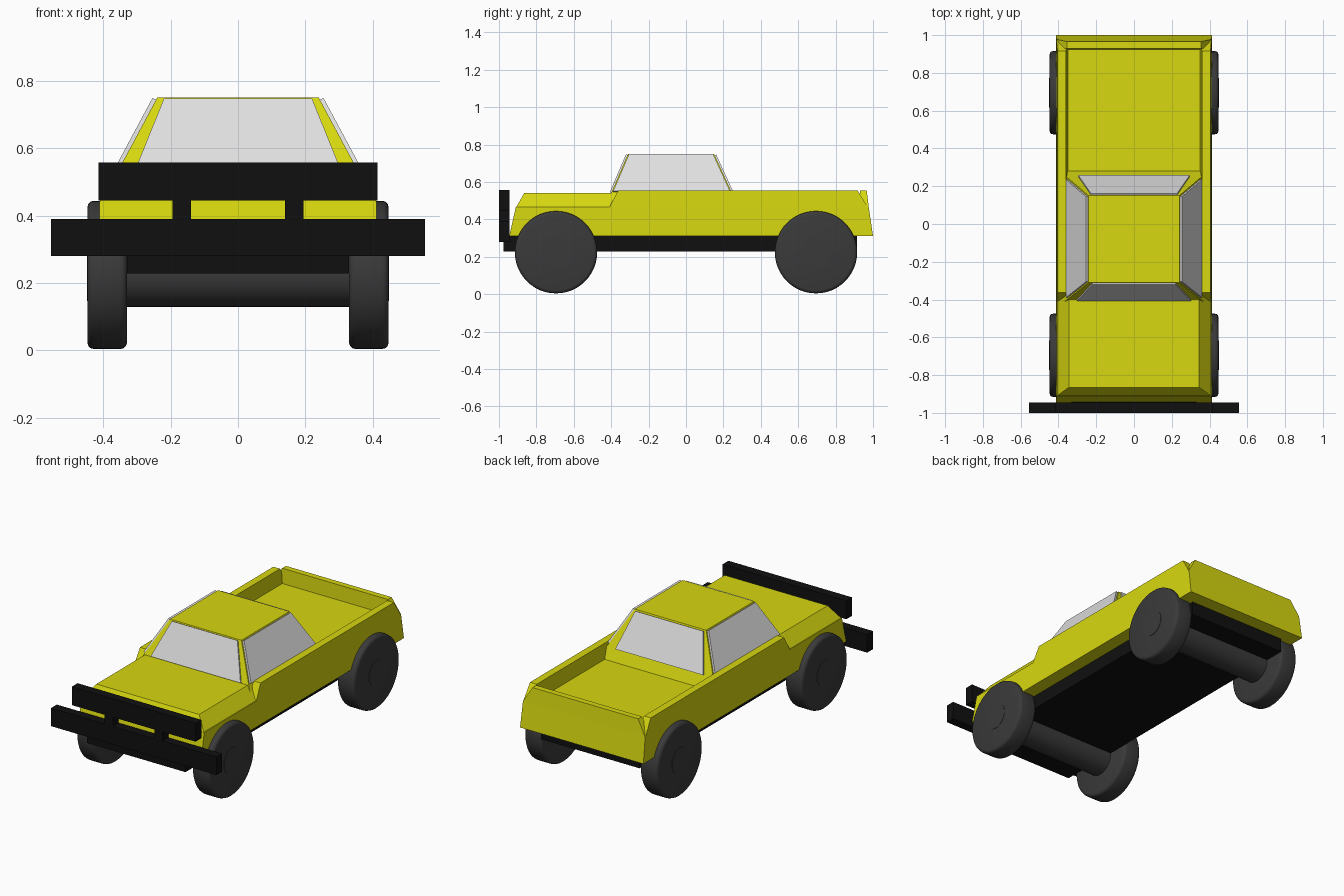
import bpy, bmesh
from math import radians
from mathutils import Vector, Matrix

cube = bpy.data.objects.get("Cube")
if cube:
    bpy.data.objects.remove(cube, do_unlink=True)


def material(name, *rgb):
    m = bpy.data.materials.new(name)
    m.use_nodes = True
    m.diffuse_color = (*rgb, 1)
    bsdf = next(n for n in m.node_tree.nodes if n.type == 'BSDF_PRINCIPLED')
    bsdf.inputs["Base Color"].default_value = (*rgb, 1)
    return m


yellow = material("yellow paint", 0.68, 0.68, 0.005)
glass = material("pale grey glass", 0.74, 0.74, 0.74)
rubber = material("dark grey rubber", 0.042, 0.042, 0.042)
black = material("black trim", 0.005, 0.005, 0.005)


def finish(name, bm, mat):
    bmesh.ops.recalc_face_normals(bm, faces=bm.faces)
    mesh = bpy.data.meshes.new(name)
    bm.to_mesh(mesh)
    bm.free()
    mesh.materials.append(mat)
    ob = bpy.data.objects.new(name, mesh)
    bpy.context.collection.objects.link(ob)
    return ob


def block(name, mat, low, high):
    """Tapered block between two rectangles, each (x0, x1, y0, y1, z)."""
    bm = bmesh.new()
    rings = [[bm.verts.new((x, y, z)) for x, y in ((a, c), (b, c), (b, d), (a, d))]
             for a, b, c, d, z in (low, high)]
    for ring in rings:
        bm.faces.new(ring)
    for i in range(4):
        j = (i + 1) % 4
        bm.faces.new((rings[0][i], rings[0][j], rings[1][j], rings[1][i]))
    return finish(name, bm, mat)


def box(name, mat, x0, x1, y0, y1, z0, z1):
    return block(name, mat, (x0, x1, y0, y1, z0), (x0, x1, y0, y1, z1))


def pane(name, corners, outward, thick=0.009):
    """Flat plate standing just proud of a cab face."""
    pts = [Vector(c) for c in corners]
    n = (pts[1] - pts[0]).cross(pts[2] - pts[0]).normalized()
    if n.dot(Vector(outward)) < 0:
        n = -n
    bm = bmesh.new()
    base = [bm.verts.new(p) for p in pts]
    top = [bm.verts.new(p + n * thick) for p in pts]
    bm.faces.new(base)
    bm.faces.new(top)
    for i in range(4):
        j = (i + 1) % 4
        bm.faces.new((base[i], base[j], top[j], top[i]))
    return finish(name, bm, glass)


def cylinder(name, mat, radius, x0, x1, y, z, round_rim=0):
    bm = bmesh.new()
    bmesh.ops.create_cone(bm, cap_ends=True, segments=48, radius1=radius,
                          radius2=radius, depth=x1 - x0)
    if round_rim:
        rim = [e for e in bm.edges if any(len(f.verts) > 4 for f in e.link_faces)]
        bmesh.ops.bevel(bm, geom=rim, offset=round_rim, segments=3,
                        profile=0.5, affect='EDGES')
    bm.transform(Matrix.Translation(((x0 + x1) / 2, y, z))
                 @ Matrix.Rotation(radians(90), 4, 'Y'))
    ob = finish(name, bm, mat)
    bpy.ops.object.select_all(action='DESELECT')
    ob.select_set(True)
    bpy.context.view_layer.objects.active = ob
    bpy.ops.object.shade_smooth_by_angle(angle=radians(40))


# Chassis, lower body and hood
FLOOR, RIM, ROOF = 0.465, 0.555, 0.75
box("chassis", black, -0.33, 0.33, -0.975, 0.915, 0.228, 0.32)
block("lower_body", yellow, (-0.414, 0.414, -0.945, 1.0, 0.31),
      (-0.41, 0.41, -0.91, 0.977, FLOOR))
block("hood", yellow, (-0.405, 0.405, -0.908, -0.36, FLOOR),
      (-0.345, 0.345, -0.865, -0.36, 0.54))

# Cab shell
CAB_LOW = (0.393, -0.432, 0.28)
CAB_TOP = (0.24, -0.31, 0.15)
block("cab", yellow, (-CAB_LOW[0], *CAB_LOW, FLOOR), (-CAB_TOP[0], *CAB_TOP, ROOF))


def cab_at(z):
    """Half width, front y and rear y of the cab at a height."""
    t = (z - FLOOR) / (ROOF - FLOOR)
    return [a + (b - a) * t for a, b in zip(CAB_LOW, CAB_TOP)]


# Windows
def end_window(name, side, z0, z1, w0, w1):
    y0, y1 = cab_at(z0)[side], cab_at(z1)[side]
    pane(name, ((-w0, y0, z0), (w0, y0, z0), (w1, y1, z1), (-w1, y1, z1)),
         (0, -1 if side == 1 else 1, 0))


end_window("windshield", 1, 0.541, 0.744, 0.302, 0.22)
end_window("rear_window", 2, 0.53, 0.742, 0.295, 0.228)
for s, label in ((1, "left"), (-1, "right")):
    (xa, fa, ra), (xb, fb, rb) = cab_at(RIM - 0.01), cab_at(0.744)
    za, zb, m = RIM - 0.01, 0.744, 0.008
    pane(label + "_side_window",
         ((s * xa, fa + m, za), (s * xa, ra - m, za),
          (s * xb, rb - m, zb), (s * xb, fb + m, zb)), (s, 0, 0), 0.012)

    # Bed side rail, tapered at both ends
    lo, hi = sorted((s * 0.35, s * 0.41)), sorted((s * 0.36, s * 0.405))
    block(label + "_bed_rail", yellow, (*lo, -0.41, 0.972, FLOOR),
          (*hi, -0.362, 0.917, RIM))

    # Wheels and bumper posts
    for y, end in ((-0.695, "front"), (0.695, "rear")):
        x0, x1 = sorted((s * 0.33, s * 0.447))
        cylinder(f"{end}_{label}_wheel", rubber, 0.22, x0, x1, y, 0.224, 0.018)
    x0, x1 = sorted((s * 0.14, s * 0.195))
    box(label + "_bumper_post", black, x0, x1, -1.0, -0.945, 0.385, 0.45)

# Tailgate with slanted ends, leaving notched corners
block("tailgate", yellow, (-0.408, 0.408, 0.925, 0.977, FLOOR),
      (-0.355, 0.355, 0.93, 0.966, RIM))

# Axles, with ends just visible as hubs
for y, end in ((-0.695, "front"), (0.695, "rear")):
    cylinder(end + "_axle", rubber, 0.095, -0.34, 0.34, y, 0.224)
    for s, label in ((1, "left"), (-1, "right")):
        x0, x1 = sorted((s * 0.43, s * 0.449))
        cylinder(f"{end}_{label}_hub", rubber, 0.078, x0, x1, y, 0.224)

# Front bumper bars
box("lower_bumper_bar", black, -0.555, 0.555, -1.0, -0.945, 0.28, 0.39)
box("upper_bumper_bar", black, -0.415, 0.415, -1.0, -0.945, 0.445, RIM + 0.002)
